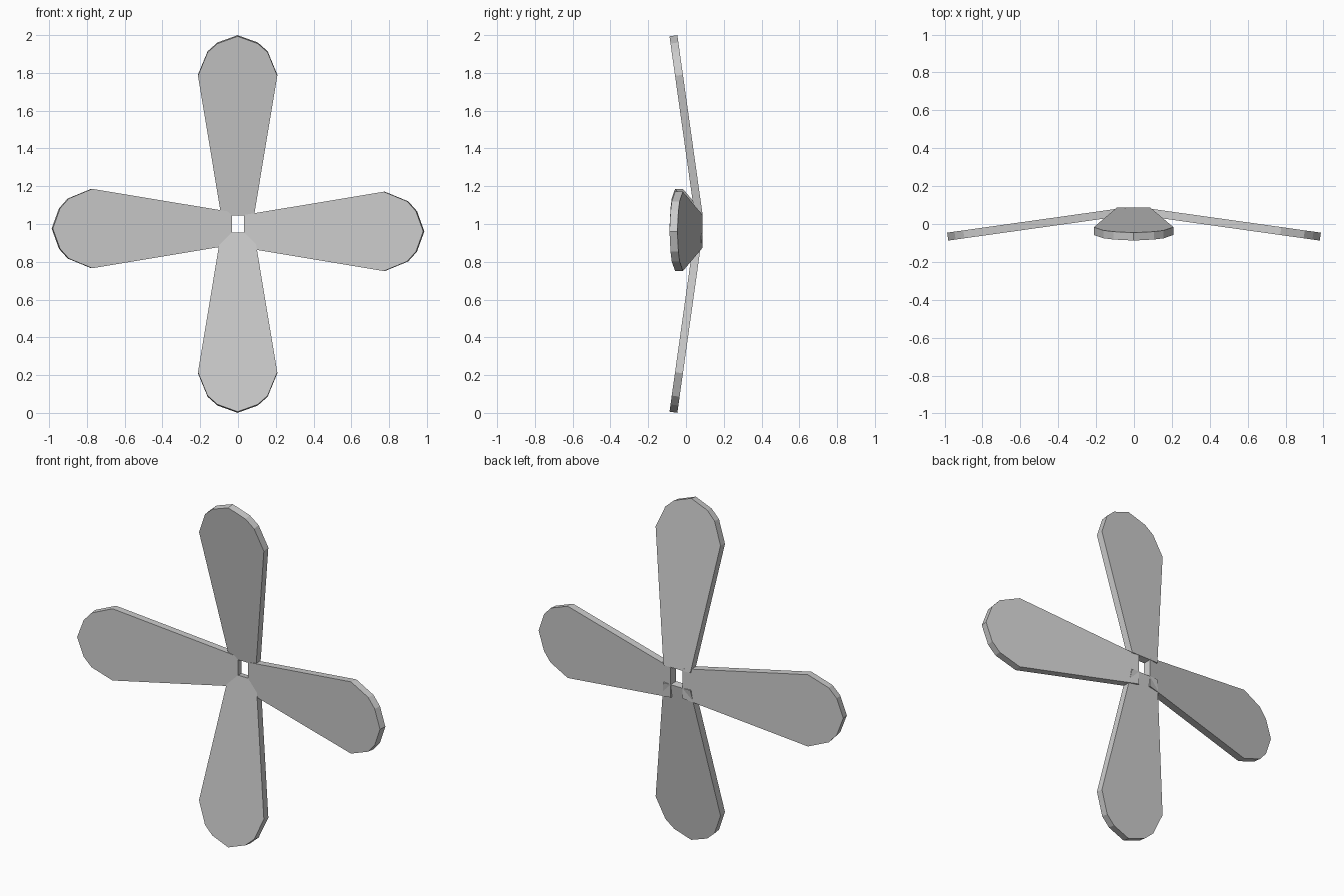
import bpy, bmesh
from math import radians
from mathutils import Matrix

if "Cube" in bpy.data.objects:
    bpy.data.objects.remove(bpy.data.objects["Cube"])

LENGTH, THICK, TILT = 0.958, 0.042, radians(8)
ROOT_Y = 0.046

# Half outline of a blade: (half width, distance from root)
HALF = [(0.087, 0.0), (0.21, 0.747), (0.159, 0.872), (0.107, 0.919)]
OUTLINE = HALF + [(0.0, LENGTH)] + [(-w, u) for w, u in reversed(HALF)]


def blade(name, quarter, root, cx, cz):
    """Flat paddle blade, tipped forward and turned by quarter turns."""
    bm = bmesh.new()
    face = bm.faces.new([bm.verts.new((w, 0, u)) for w, u in OUTLINE])
    ext = bmesh.ops.extrude_face_region(bm, geom=[face], use_keep_orig=True)
    moved = [v for v in ext["geom"] if isinstance(v, bmesh.types.BMVert)]
    bmesh.ops.translate(bm, verts=moved, vec=(0, THICK, 0))
    bmesh.ops.recalc_face_normals(bm, faces=bm.faces)
    bm.transform(Matrix.Translation((cx, 0, cz))
                 @ Matrix.Rotation(radians(90 * quarter), 4, 'Y')
                 @ Matrix.Translation((0, ROOT_Y, root))
                 @ Matrix.Rotation(TILT, 4, 'X'))
    mesh = bpy.data.meshes.new(name)
    bm.to_mesh(mesh)
    bm.free()
    bpy.context.collection.objects.link(bpy.data.objects.new(name, mesh))


# Four blades around an open centre; side blades sit slightly low
blade("blade_top", 0, 0.045, -0.002, 1.0)
blade("blade_right", 1, 0.032, 0.0, 0.961)
blade("blade_bottom", 2, 0.045, -0.002, 1.0)
blade("blade_left", 3, 0.032, 0.0, 0.976)
